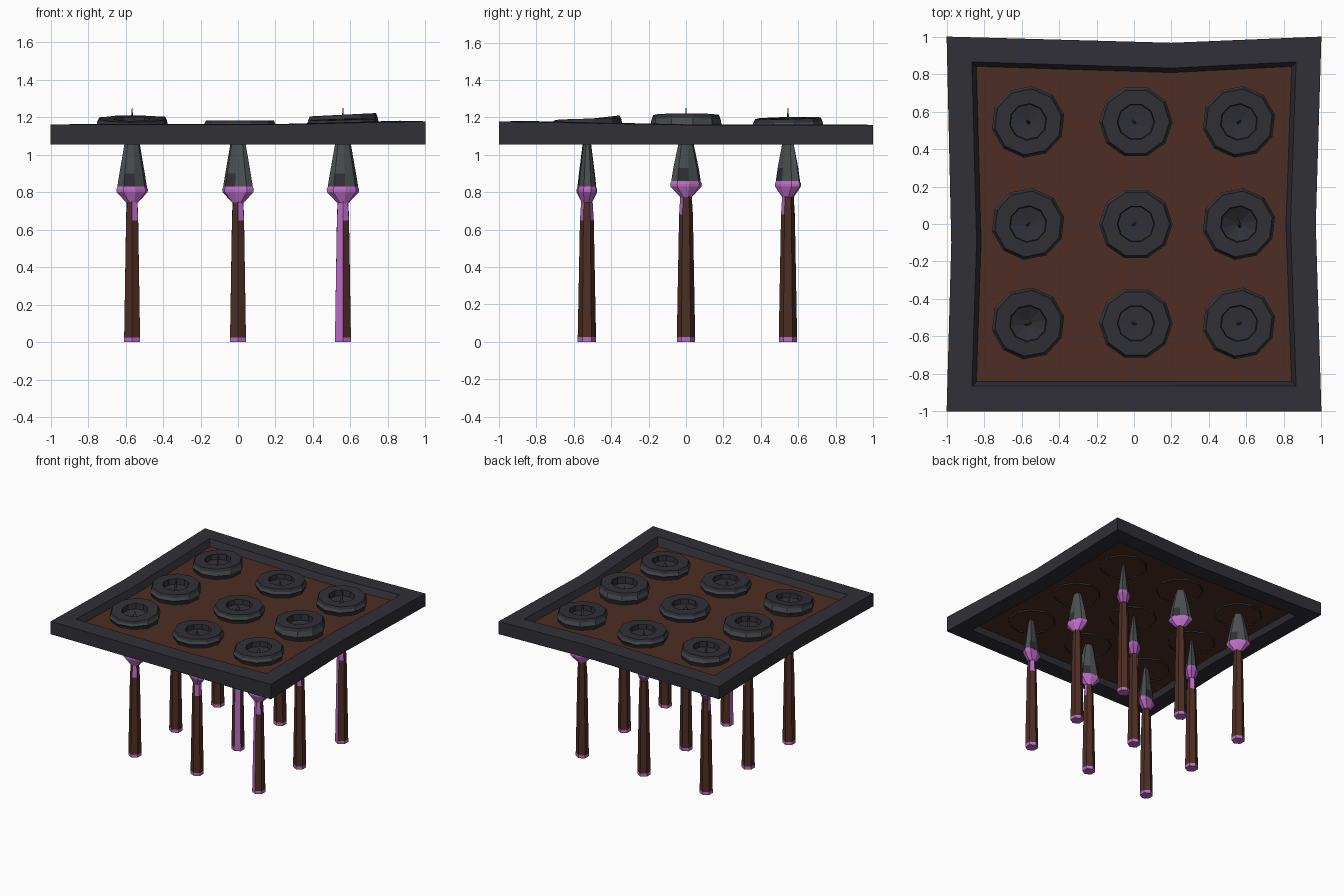
import bpy, bmesh, math
from mathutils import Vector

if "Cube" in bpy.data.objects:
    bpy.data.objects.remove(bpy.data.objects["Cube"])


def material(name, rgb):
    m = bpy.data.materials.new(name)
    m.diffuse_color = (*rgb, 1)
    m.use_nodes = True
    m.node_tree.nodes["Principled BSDF"].inputs["Base Color"].default_value = m.diffuse_color
    return m


IRON = material("dark iron", (0.029, 0.029, 0.037))
WOOD = material("brown wood", (0.075, 0.027, 0.017))
STEEL = material("grey steel", (0.068, 0.078, 0.078))
PINK = material("pink binding", (0.52, 0.15, 0.58))


def build(name, loops, mats, rule=None, cap_start=False, cap_end=False, closed=False):
    """Skin a list of point loops; rule(loop index, side index) gives the material slot."""
    bm = bmesh.new()
    rows = [[bm.verts.new(p) for p in loop] for loop in loops]
    n, count = len(rows[0]), len(rows)
    for i in range(count if closed else count - 1):
        a, b = rows[i], rows[(i + 1) % count]
        for k in range(n):
            f = bm.faces.new((a[k], a[(k + 1) % n], b[(k + 1) % n], b[k]))
            f.material_index = rule(i, k) if rule else 0
    if cap_start:
        f = bm.faces.new(rows[0][::-1])
        f.material_index = rule(0, 0) if rule else 0
    if cap_end:
        f = bm.faces.new(rows[-1])
        f.material_index = rule(count - 2, 0) if rule else 0
    bmesh.ops.recalc_face_normals(bm, faces=bm.faces[:])
    me = bpy.data.meshes.new(name)
    bm.to_mesh(me)
    bm.free()
    for m in mats:
        me.materials.append(m)
    ob = bpy.data.objects.new(name, me)
    bpy.context.collection.objects.link(ob)
    return ob


def oval(cx, cy, z, ra, rb, n, angle=0.0, phase=0.0):
    """Loop of n points on an ellipse whose long axis is turned by angle."""
    pts = []
    for k in range(n):
        t = 2 * math.pi * k / n + phase
        u, v = ra * math.cos(t), rb * math.sin(t)
        pts.append(Vector((cx + u * math.cos(angle) - v * math.sin(angle),
                           cy + u * math.sin(angle) + v * math.cos(angle), z)))
    return pts


# Frame: warped square border with a sloping inner lip
def border(s, z, front_lift=0.0):
    pts = [(-s, -s), (0.2, -s), (s, -s), (s - 0.03, 0.0), (s, s),
           (0.2, s - 0.033), (-s, s), (-s + 0.025, -0.1)]
    return [(x, y, z + (front_lift if x > 0.5 and y < -0.5 else 0)) for x, y in pts]


build("frame", [border(1.0, 1.055), border(1.0, 1.16, 0.018), border(0.865, 1.163, 0.018),
                border(0.84, 1.11), border(0.865, 1.055)], [IRON], closed=True)

# Panel: thin wooden board inside the frame
build("panel", [border(0.855, 1.10), border(0.855, 1.112)], [WOOD],
      cap_start=True, cap_end=True)

# Per column/row: blade angle (degrees), ring tilt x/y, ring lift, side with a full pink strip
XS, YS = (-0.565, 0.0, 0.56), (-0.53, 0.0, 0.545)
ANGLES = ((20, 50, 135), (160, 45, 135), (15, 110, 45))
TILTS = {(0, 0): (0.0, 0.11, 0.008), (2, 1): (0.05, 0.0, 0.03), (0, 1): (0.0, 0.04, 0.015),
         (0, 2): (0.04, 0.02, 0.012), (2, 2): (-0.03, 0.03, 0.012), (2, 0): (0.03, 0.02, 0.005)}
STRIPS = {(1, 1): 4, (1, 0): 2, (2, 2): 3, (2, 0): 3}


def socket_ring(i, j):
    """Raised ten-sided collar with a recessed floor."""
    cx, cy = XS[i] + (0.01 if i == 1 else 0), YS[j]
    tx, ty, lift = TILTS.get((i, j), (0.0, 0.0, 0.0))
    deep = (i, j) in ((0, 0), (2, 1))
    phase = 0.0 if i == 1 else 0.2
    profile = ((0.178, 1.088, 0), (0.186, 1.125, 0), (0.196, 1.145, 0.3), (0.190, 1.165, 0.8),
               (0.180, 1.183, 1), (0.100, 1.183, 1), (0.096, 1.145, 0.6),
               (0.02, 1.12 if deep else 1.142, 0))
    loops = []
    for r, z, w in profile:
        loop = oval(cx, cy, z, r, r * 0.98, 10, phase=phase)
        for p in loop:
            p.z += w * (lift + tx * (p.x - cx) + ty * (p.y - cy))
        loops.append(loop)
    build(f"socket_ring_{i}_{j}", loops, [IRON, STEEL],
          lambda a, k: 1 if a == 2 else 0, cap_end=True)


def spear(i, j):
    """Tapered shaft, flared binding and flattened blade."""
    cx, cy = XS[i], YS[j]
    up = 0.0 if j == 0 else 0.03
    ang = math.radians(ANGLES[i][j])
    strip = STRIPS.get((i, j), -1)
    wrap = (i + 2 * j + 4) % 6
    # shaft with a foot cap, a top wrap and sometimes a full strip
    shaft = [oval(cx, cy, z, r, r, 6, phase=math.pi / 6)
             for z, r in ((0, 0.049), (0.025, 0.049), (0.65 + up, 0.037), (0.78 + up, 0.029))]

    def shaft_rule(a, k):
        return 1 if a == 0 or k == strip or (a == 2 and k in (wrap, 4)) else 0
    build(f"spear_shaft_{i}_{j}", shaft, [WOOD, PINK], shaft_rule,
          cap_start=True, cap_end=True)
    # flared binding under the blade
    build(f"spear_binding_{i}_{j}",
          [oval(cx, cy, z + up, a, b, 8, ang) for z, a, b in
           ((0.745, 0.034, 0.03), (0.80, 0.088, 0.05), (0.815, 0.09, 0.05), (0.835, 0.08, 0.043))],
          [PINK], cap_start=True, cap_end=True)
    # blade, partly darkened near its base
    tip = 1.25 if (i, j) in ((0, 1), (0, 2), (2, 2)) else 1.18
    build(f"spear_blade_{i}_{j}",
          [oval(cx, cy, z, a, b, 8, ang) for z, a, b in
           ((0.83 + up, 0.084, 0.045), (0.90 + up, 0.072, 0.038), (1.06, 0.043, 0.018),
            (1.15, 0.012, 0.007), (tip, 0.002, 0.001))],
          [STEEL, IRON], lambda a, k: 1 if a == 0 and k % 4 == 1 else 0,
          cap_start=True, cap_end=True)


for col in range(3):
    for row in range(3):
        socket_ring(col, row)
        spear(col, row)
